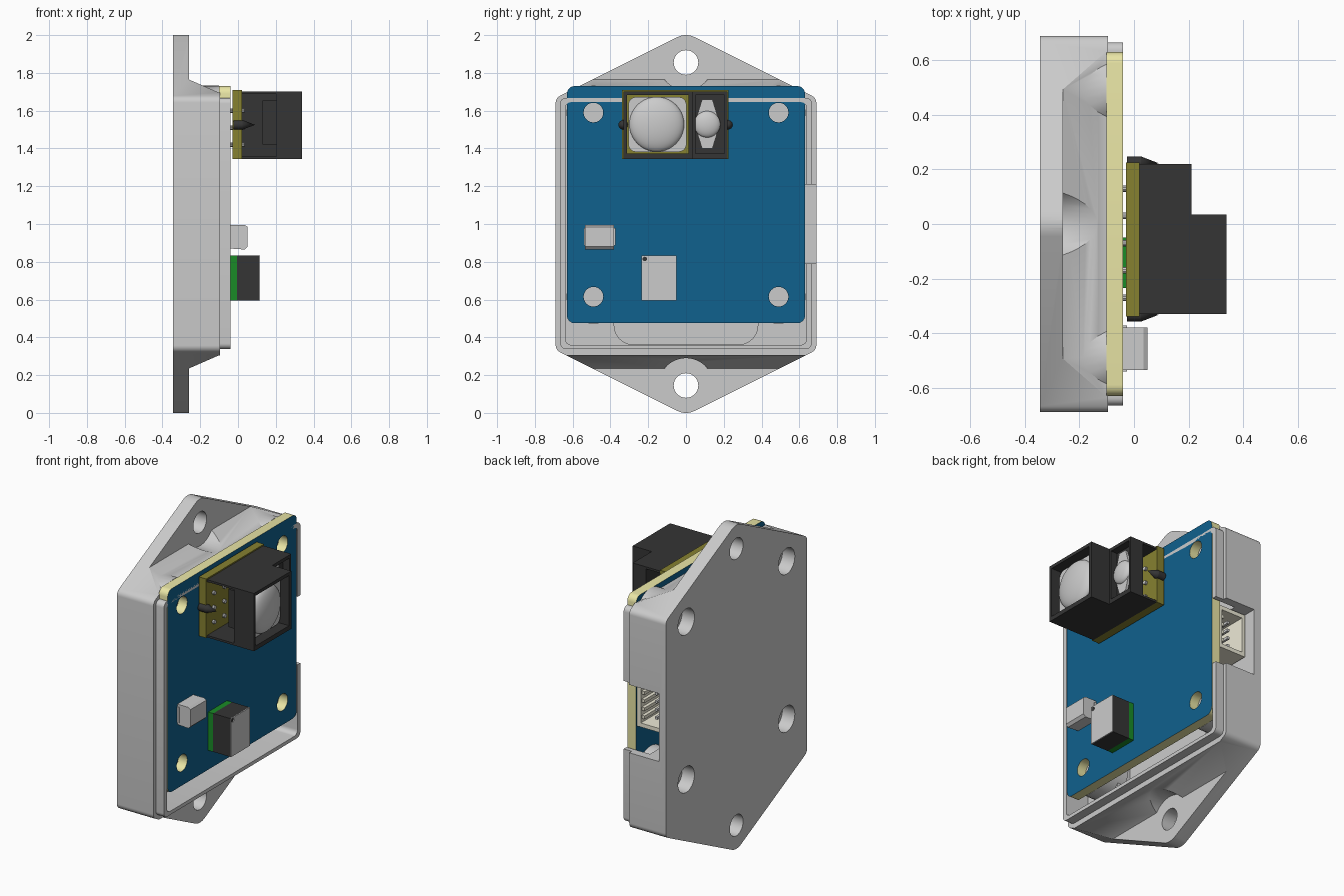
import bpy, bmesh, math
from mathutils import Vector

if "Cube" in bpy.data.objects:
    bpy.data.objects.remove(bpy.data.objects["Cube"])


def material(name, r, g, b):
    m = bpy.data.materials.new(name)
    m.diffuse_color = (r, g, b, 1)
    m.use_nodes = True
    m.node_tree.nodes["Principled BSDF"].inputs["Base Color"].default_value = m.diffuse_color
    return m


BLUE = material("blue_mask", 0.005, 0.12, 0.27)
YELLOW = material("board_edge", 0.82, 0.79, 0.38)
OLIVE = material("olive_board", 0.24, 0.22, 0.03)
BLACK = material("black_plastic", 0.035, 0.035, 0.035)
GREEN = material("green_board", 0.01, 0.26, 0.02)
CREAM = material("cream_plastic", 0.85, 0.82, 0.68)


def prism(name, pts, a, b, mat=None, axis="x"):
    """Extrude a 2D outline from a to b: (y,z) along x, (x,z) along y, (x,y) along z."""
    place = {"x": lambda p, t: (t, p[0], p[1]),
             "y": lambda p, t: (p[0], t, p[1]),
             "z": lambda p, t: (p[0], p[1], t)}[axis]
    bm = bmesh.new()
    low = [bm.verts.new(place(p, a)) for p in pts]
    top = [bm.verts.new(place(p, b)) for p in pts]
    bm.faces.new(low)
    bm.faces.new(top)
    n = len(pts)
    for i in range(n):
        bm.faces.new((low[i], low[(i + 1) % n], top[(i + 1) % n], top[i]))
    bmesh.ops.recalc_face_normals(bm, faces=bm.faces)
    me = bpy.data.meshes.new(name)
    bm.to_mesh(me)
    bm.free()
    ob = bpy.data.objects.new(name, me)
    bpy.context.collection.objects.link(ob)
    if mat:
        me.materials.append(mat)
    return ob


def rounded(pts, radii, seg=6):
    """Fillet each corner of a convex outline."""
    out = []
    for i, p in enumerate(pts):
        r = radii[i] if isinstance(radii, (list, tuple)) else radii
        p = Vector(p)
        u = (Vector(pts[i - 1]) - p).normalized()
        v = (Vector(pts[(i + 1) % len(pts)]) - p).normalized()
        half = u.angle(v) / 2
        c = p + (u + v).normalized() * r / math.sin(half)
        s = p + u * r / math.tan(half) - c
        e = p + v * r / math.tan(half) - c
        sweep = s.angle(e)
        for k in range(seg + 1):
            t = k / seg
            q = (s * math.sin((1 - t) * sweep) + e * math.sin(t * sweep)) / math.sin(sweep)
            out.append(tuple(c + q))
    return out


def rect(y0, y1, z0, z1, r=0):
    pts = [(y0, z0), (y1, z0), (y1, z1), (y0, z1)]
    return rounded(pts, r) if r else pts


def box(name, x0, x1, y0, y1, z0, z1, mat=None, r=0):
    return prism(name, rect(y0, y1, z0, z1, r), x0, x1, mat)


def cyl(name, y, z, r, x0, x1, mat=None, n=32):
    pts = [(y + r * math.cos(2 * math.pi * i / n), z + r * math.sin(2 * math.pi * i / n)) for i in range(n)]
    return prism(name, pts, x0, x1, mat)


def boolean(ob, tool, op="DIFFERENCE"):
    m = ob.modifiers.new("bool", "BOOLEAN")
    m.operation, m.object, m.solver = op, tool, "EXACT"
    bpy.context.view_layer.objects.active = ob
    bpy.ops.object.modifier_apply(modifier=m.name)
    bpy.data.objects.remove(tool, do_unlink=True)


def dome(name, x, y, z, rx, r):
    bpy.ops.mesh.primitive_uv_sphere_add(segments=40, ring_count=20, location=(x, y, z))
    ob = bpy.context.object
    ob.name, ob.scale = name, (rx, r, r)
    return ob


HOLES = [(y, z) for y in (-0.49, 0.49) for z in (0.615, 1.59)]

# Enclosure: hexagonal block, stepped down to thin mounting ears
hexagon = [(0, -0.012), (0.69, 0.333), (0.69, 1.667), (0, 2.012), (-0.69, 1.667), (-0.69, 0.333)]
case = prism("enclosure", rounded(hexagon, [0.1, 0.04, 0.04] * 1 + [0.1, 0.04, 0.04]), -0.345, -0.095)
for s in (-1, 1):
    wedge = [(-0.26, 1 + s * 0.765), (-0.1, 1 + s * 0.695), (0.1, 1 + s * 0.695),
             (0.1, 1 + s * 1.2), (-0.26, 1 + s * 1.2)]
    boolean(case, prism("ear_cut", wedge, -0.9, 0.9, axis="y"))
    boolean(case, cyl("head_clearance", 0, 1 + s * 0.855, 0.145, -0.26, 0.1, n=48))
    boolean(case, cyl("ear_hole", 0, 1 + s * 0.855, 0.065, -0.5, 0.1))
# Lip and cavity
boolean(case, box("lip", -0.2, -0.04, -0.666, 0.666, 0.338, 1.668, r=0.03), "UNION")
boolean(case, box("cavity", -0.2, 0.1, -0.638, 0.638, 0.36, 1.645, r=0.03))
boolean(case, box("pocket", -0.29, -0.15, -0.38, 0.38, 0.362, 1.643, r=0.1))
for y, z in HOLES:
    boolean(case, cyl("boss", y, z, 0.143, -0.25, -0.1), "UNION")
boolean(case, box("port_cut", -0.3, 0.1, 0.3, 0.8, 0.79, 1.21))
# Counterbored screw holes in the back
for y, z in HOLES:
    boolean(case, cyl("counterbore", y, z, 0.08, -0.5, -0.26))
    boolean(case, cyl("screw_hole", y, z, 0.05, -0.4, -0.15))

# Main circuit board: yellow edges, blue faces
board = box("main_board", -0.1, -0.04, -0.63, 0.63, 0.475, 1.73, YELLOW, r=0.04)
for y, z in HOLES:
    boolean(board, cyl("board_hole", y, z, 0.052, -0.2, 0.1))
board.data.materials.append(BLUE)
for f in board.data.polygons:
    f.material_index = 1 if abs(f.normal.x) > 0.9 else 0

# Side connector with contacts
conn = box("side_connector", -0.29, -0.1, 0.35, 0.62, 0.93, 1.2, CREAM)
boolean(conn, box("socket", -0.27, -0.125, 0.42, 0.8, 0.955, 1.175))
for i in range(4):
    z = 0.99 + 0.05 * i
    box("connector_contact", -0.21, -0.195, 0.41, 0.58, z - 0.008, z + 0.008)
    box("connector_rib", -0.145, -0.12, 0.42, 0.61, z - 0.01, z + 0.01, CREAM)

# Distance sensor board with pins and clips
box("sensor_board", -0.03, 0.02, -0.34, 0.225, 1.345, 1.71, OLIVE)
for i in range(5):
    for z in (1.42, 1.51, 1.6):
        cyl("sensor_pin", -0.27 + 0.1 * i, z, 0.012, -0.041, 0.035, n=10)
for y in (-0.333, 0.223):
    cyl("clip_base", y, 1.525, 0.025, -0.025, 0.025, BLACK, 16)
    bpy.ops.mesh.primitive_cone_add(vertices=16, radius1=0.025, radius2=0, depth=0.065,
                                    location=(0.0575, y, 1.525), rotation=(0, math.pi / 2, 0))
    bpy.context.object.name = "clip_tip"
    bpy.context.object.data.materials.append(BLACK)

# Stepped sensor housing, open on both sides next to the board
shell = [(0.02, -0.33), (0.34, -0.33), (0.34, 0.035), (0.21, 0.035), (0.21, 0.22), (0.02, 0.22)]
housing = prism("sensor_housing", shell, 1.345, 1.702, BLACK, "z")
boolean(housing, box("receiver_bay", 0, 0.205, -0.5, 0.012, 1.358, 1.689))
boolean(housing, box("receiver_window", 0.15, 0.5, -0.313, 0.013, 1.372, 1.682))
boolean(housing, box("emitter_bay", 0, 0.12, 0.035, 0.5, 1.358, 1.689))
boolean(housing, box("emitter_window", 0.165, 0.3, 0.05, 0.205, 1.372, 1.682))
box("receiver_mount", 0.13, 0.275, -0.28, -0.02, 1.42, 1.655, BLACK)
box("receiver_lens_plate", 0.272, 0.288, -0.305, 0.002, 1.382, 1.672, r=0.04)
dome("receiver_lens", 0.287, -0.155, 1.528, 0.05, 0.145)
diamond = [(0.085, 1.40), (0.14, 1.40), (0.18, 1.528), (0.14, 1.66), (0.085, 1.66), (0.045, 1.528)]
prism("emitter_lens_flange", diamond, 0.16, 0.18)
dome("emitter_lens", 0.178, 0.112, 1.528, 0.03, 0.07)

# Small light sensor with stepped front
part = [(-0.04, 0.87), (0.035, 0.865), (0.05, 0.88), (0.05, 0.985), (0.035, 0.995), (-0.04, 0.995)]
prism("light_sensor", part, -0.535, -0.38, axis="y")
box("light_sensor_foot", -0.041, -0.025, -0.54, -0.373, 0.885, 0.98)

# Gas sensor: green base, black body, metal lid
box("gas_sensor_base", -0.04, -0.005, -0.235, -0.05, 0.595, 0.832, GREEN)
gas = box("gas_sensor_body", -0.005, 0.112, -0.235, -0.05, 0.595, 0.832, BLACK)
lid = box("gas_sensor_lid", 0.112, 0.117, -0.235, -0.05, 0.595, 0.832)
boolean(lid, cyl("vent", -0.218, 0.815, 0.012, 0.1, 0.2, n=16))

# Smooth the curved surfaces, keep sharp edges
bpy.ops.object.select_all(action="SELECT")
bpy.ops.object.shade_smooth_by_angle(angle=math.radians(30))
